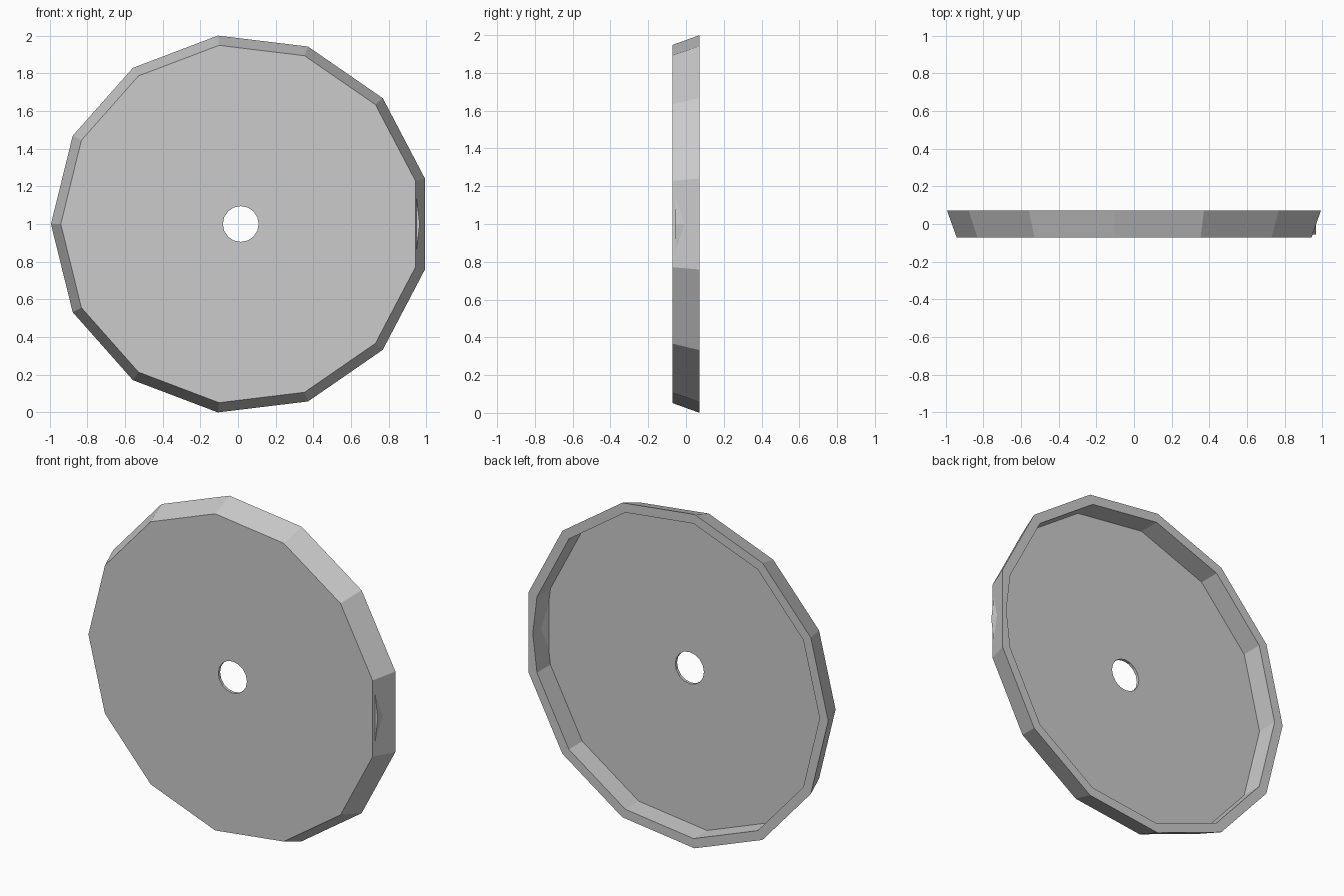
import bpy, bmesh
from math import pi, cos, sin

if "Cube" in bpy.data.objects:
    bpy.data.objects.remove(bpy.data.objects["Cube"])

CX, CZ, N = 0.0145, 1.0, 13
FRONT, FLOOR, BACK = -0.072, -0.055, 0.072

bm = bmesh.new()

def polar(r, angles, y):
    """Closed loop of vertices in a plane facing the front."""
    vs = [bm.verts.new((CX + r * cos(a), y, CZ + r * sin(a))) for a in angles]
    for i, v in enumerate(vs):
        bm.edges.new((v, vs[(i + 1) % len(vs)]))
    return vs

def wall(a, b):
    for i in range(len(a)):
        j = (i + 1) % len(a)
        bm.faces.new((a[i], a[j], b[j], b[i]))

def annulus(a, b, facing):
    """Flat face between two loops, whatever their vertex counts."""
    edges = [bm.edges.get((l[i], l[(i + 1) % len(l)])) for l in (a, b) for i in range(len(l))]
    bmesh.ops.triangle_fill(bm, edges=edges, use_beauty=True, use_dissolve=False,
                            normal=(0, facing, 0))

sides = [2 * pi * (i + 0.5) / N for i in range(N)]
inner = [0.0] + sides            # the recess has one extra corner on the right
bore = [2 * pi * i / 16 for i in range(16)]

# Tapered outer wall
front = polar(0.955, sides, FRONT)
back = polar(1.007, sides, BACK)
wall(front, back)
# Straight-sided recess behind
rim = polar(0.95, inner, BACK)
floor = polar(0.95, inner, FLOOR)
wall(rim, floor)
# Centre hole
hole_front = polar(0.095, bore, FRONT)
hole_floor = polar(0.095, bore, FLOOR)
wall(hole_front, hole_floor)
# Front plate, rim and recess floor
annulus(front, hole_front, -1)
annulus(back, rim, 1)
annulus(floor, hole_floor, 1)

bmesh.ops.recalc_face_normals(bm, faces=bm.faces)
bmesh.ops.dissolve_limit(bm, angle_limit=0.001, verts=[], edges=bm.edges)
mesh = bpy.data.meshes.new("faceted_dish")
bm.to_mesh(mesh)
bm.free()
bpy.context.collection.objects.link(bpy.data.objects.new("faceted_dish", mesh))
